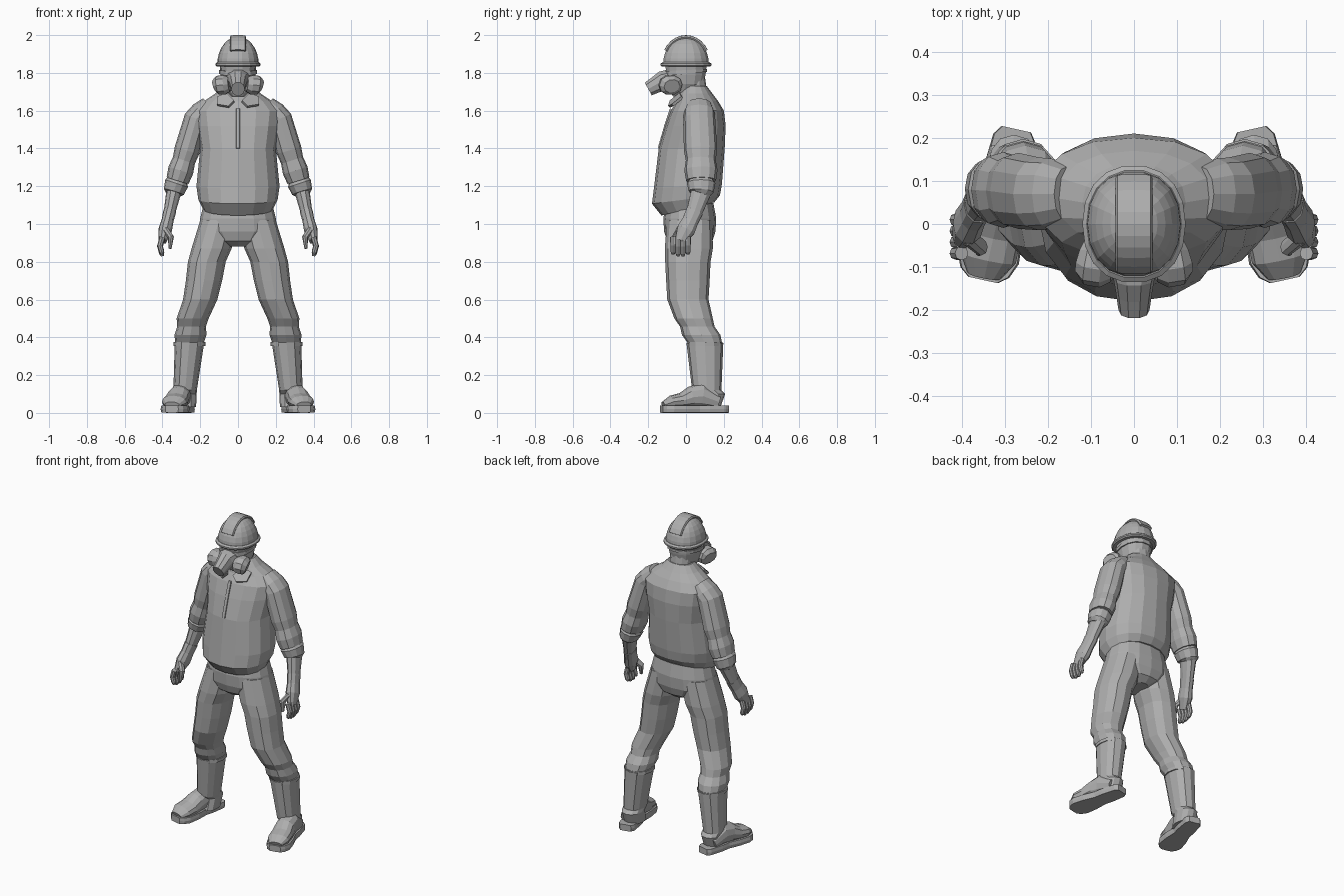
import bpy
import bmesh
import math
from mathutils import Vector

cube = bpy.data.objects.get("Cube")
if cube:
    bpy.data.objects.remove(cube)

grey = bpy.data.materials.new("plain grey")
grey.use_nodes = True
grey.diffuse_color = (.42, .42, .42, 1)
shader = grey.node_tree.nodes["Principled BSDF"]
shader.inputs["Base Color"].default_value = grey.diffuse_color


def at(x, y, z):
    return Vector((x, y, z))


def middle(y, z):
    return Vector((0, y, z))


def finish(name, bm, mirror):
    """Turn a bmesh into a named, flat-shaded object."""
    bmesh.ops.recalc_face_normals(bm, faces=bm.faces)
    mesh = bpy.data.meshes.new(name)
    bm.to_mesh(mesh)
    bm.free()
    mesh.materials.append(grey)
    obj = bpy.data.objects.new(name, mesh)
    bpy.context.collection.objects.link(obj)
    if mirror:
        modifier = obj.modifiers.new("mirror", 'MIRROR')
        modifier.use_mirror_merge = False
    return obj


def superellipse(angle, power):
    """Unit point on a rounded section; a higher power is boxier."""
    c, s = math.cos(angle), math.sin(angle)
    return (math.copysign(abs(c) ** (2 / power), c),
            math.copysign(abs(s) ** (2 / power), s))


def loft(name, rings, aspect=1, sides=12, power=2.2, level=False, mirror=False, tilt=0):
    """Skin rings of (centre, half width, optional half depth).

    Depth defaults to width times aspect. Rings stand square to the path, or
    stay horizontal when level is set. The tilt halves with every ring."""
    bm = bmesh.new()
    centres = [ring[0] for ring in rings]
    loops = []
    for i, (centre, width, *depth) in enumerate(rings):
        depth = depth[0] if depth else width * aspect
        following = centres[min(i + 1, len(rings) - 1)]
        along = (following - centres[max(i - 1, 0)]).normalized()
        if level:
            along = at(0, 0, 1)
        side = at(0, 1, 0) if abs(along.x) > .8 else at(1, 0, 0)
        side = (side - along * side.dot(along)).normalized()
        front = along.cross(side) + middle(0, tilt / 2 ** i)
        loop = []
        for k in range(sides):
            a, b = superellipse(math.tau * k / sides, power)
            loop.append(bm.verts.new(centre + side * a * width + front * b * depth))
        loops.append(loop)
    for low, high in zip(loops, loops[1:]):
        for k in range(sides):
            bm.faces.new((low[k - 1], low[k], high[k], high[k - 1]))
    bm.faces.new(loops[0])
    bm.faces.new(loops[-1])
    return finish(name, bm, mirror)


def folds(start, end, width, count=4):
    """Alternating wide and narrow rings that read as creased cloth."""
    return [(start.lerp(end, i / (count - 1)), width * (.95 if i % 2 else 1.06))
            for i in range(count)]


# Joints of the left side, from which the limbs are built
collarbone = at(.15, .07, 1.63)
shoulder = at(.22, .07, 1.56)
elbow = at(.29, .08, 1.32)
cuff = at(.34, .08, 1.17)
wrist = at(.365, .04, 1.05)
palm = at(.385, 0, .97)
knuckles = at(.4, -.03, .91)
hip = at(.1, .02, 1.02)
groin = at(.14, .015, .87)
knee = at(.2, .01, .6)
shin = at(.24, .04, .5)
boot_top = at(.257, .1, .37)
ankle = at(.28, .11, .12)
heel = at(.273, .22, .02)
toe = at(.35, -.13, .02)

# Jacket body with a hem that rises towards the back
loft("jacket_body", [
    (middle(.01, 1.08), .185, .14),
    (middle(0, 1.13), .21, .18),
    (middle(.01, 1.2), .22, .18),
    (middle(.03, 1.4), .2, .175),
    (middle(.05, 1.52), .22, .16),
    (middle(.06, 1.6), .23, .14),
    (middle(.06, 1.65), .18, .11),
    (middle(.05, 1.69), .12, .09),
    (middle(.05, 1.73), .08, .06),
], sides=16, level=True, tilt=.25)

# Front closing strip
loft("jacket_placket", [
    (middle(-.08, 1.61), .01),
    (middle(-.11, 1.52), .01),
    (middle(-.145, 1.4), .01),
], aspect=.5, sides=8, power=8)

# Collar flaps
bm = bmesh.new()
outline = (at(.02, -.08, 1.65), at(.05, -.09, 1.62), at(.11, -.07, 1.63),
           at(.11, -.02, 1.67), at(.06, -.03, 1.69))
bm.faces.new([bm.verts.new(corner) for corner in outline])
flaps = finish("collar_flaps", bm, mirror=True)
thickness = flaps.modifiers.new("thickness", 'SOLIDIFY')
thickness.thickness = .015
thickness.offset = 0

# Sleeves with elbow folds, then rolled cuffs
loft("sleeves", [
    (collarbone, .05),
    (collarbone.lerp(shoulder, .6), .063),
    (shoulder, .065),
    *folds(shoulder.lerp(elbow, .7), elbow.lerp(cuff, .6), .064),
], aspect=1.3, mirror=True)
loft("sleeve_cuffs", [
    (elbow.lerp(cuff, .6), .055),
    (elbow.lerp(cuff, .7), .063),
    (cuff, .055),
    (cuff.lerp(wrist, .1), .04),
], aspect=1.2, mirror=True)

# Forearms and gloved hands
loft("forearms", [
    (cuff, .04),
    (cuff.lerp(wrist, .5), .035),
    (wrist, .03),
], aspect=1.4, sides=10, mirror=True)
loft("glove_palms", [
    (cuff.lerp(wrist, .85), .034),
    (wrist.lerp(palm, .4), .032),
    (palm, .036),
    (knuckles, .022),
], aspect=1.4, sides=10, mirror=True)
for i, finger in enumerate(("little", "ring", "middle", "index")):
    base = knuckles + middle(.04 - .026 * i, .02)
    tip = base - middle(0, .1 if finger in ("ring", "middle") else .09)
    bend = base.lerp(tip, .5) + at(.013, 0, 0)
    loft("glove_%s_fingers" % finger, [
        (base, .016), (bend, .015), (bend.lerp(tip, .7), .014), (tip, .008),
    ], sides=8, mirror=True)
thumb_tip = at(.36, -.065, .87)
loft("glove_thumbs", [
    (palm - middle(.03, 0), .018),
    (at(.355, -.055, .93), .016),
    (thumb_tip, .008),
], aspect=1.2, sides=8, mirror=True)

# Trousers: hips, then legs creased below the knee
loft("trouser_hips", [
    (middle(.02, 1.11), .18, .125),
    (middle(.02, 1.03), .2, .14),
    (middle(.02, .96), .21, .136),
    (middle(.02, .91), .15, .12),
    (middle(.02, .88), .06, .08),
], sides=16, level=True)
loft("trouser_legs", [
    (hip, .1),
    (groin, .106),
    (at(.165, .01, .8), .1),
    (at(.18, .01, .7), .096),
    (knee, .091),
    *folds(shin, boot_top, .08),
], aspect=1.2, level=True, mirror=True)

# Rubber boots: shaft, rim, foot and sole
loft("boot_shafts", [
    (boot_top, .078),
    (boot_top.lerp(ankle, .5), .07),
    (ankle, .062),
    (ankle.lerp(heel, .2), .06),
    (ankle - middle(0, .09), .058),
], aspect=1.25, level=True, mirror=True)
loft("boot_rims", [
    (boot_top + middle(0, rise), .084) for rise in (-.015, .005)
], aspect=1.1, level=True, mirror=True)
loft("boot_feet", [
    (heel.lerp(toe, t) + middle(0, height), width, height)
    for t, width, height in (
        (.15, .052, .04), (.4, .058, .07), (.55, .06, .06),
        (.7, .065, .043), (.85, .066, .036), (.97, .04, .02))
], mirror=True)
loft("boot_soles", [
    (heel.lerp(toe, t), width, heel.z)
    for t, width in ((0, .035), (.06, .05), (.3, .056), (.45, .053),
                     (.65, .068), (.85, .073), (.95, .058), (1, .035))
], sides=8, power=12, mirror=True)

# Neck, head and mask strap
loft("neck", [
    (middle(.045, 1.64), .075), (middle(.03, 1.78), .07),
], level=True)
loft("head", [
    (middle(-.03, 1.675), .035),
    (middle(-.01, 1.7), .062),
    (middle(0, 1.74), .082),
    (middle(0, 1.79), .092),
    (middle(0, 1.85), .098),
], aspect=1.15, sides=14, level=True)
loft("mask_strap", [
    (middle(0, z), .1) for z in (1.795, 1.815)
], aspect=1.14, sides=14, level=True, tilt=.1)

# Breathing mask with two side canisters
loft("mask_snout", [
    (middle(-.07, 1.77), .07, .055),
    (middle(-.125, 1.757), .048, .055),
    (middle(-.16, 1.737), .042, .046),
    (middle(-.2, 1.715), .036, .04),
], sides=10)
loft("mask_canisters", [
    (at(.045, -.09, 1.74), .045),
    (at(.07, -.085, 1.737), .063),
    (at(.105, -.08, 1.735), .062),
    (at(.12, -.075, 1.73), .043),
], aspect=.84, sides=10, mirror=True)

# Hard hat: dome, brim and raised crown band
crown = middle(0, 1.845)
dome_angles = [math.radians(angle) for angle in range(0, 85, 12)]
loft("helmet_dome", [
    (crown + middle(0, .147 * math.sin(a)), .11 * math.cos(a)) for a in dome_angles
], aspect=1.12, sides=18, level=True)
loft("helmet_brim", [
    (crown + middle(0, rise), width)
    for rise, width in ((-.012, .113), (-.005, .12), (.004, .12), (.012, .11))
], aspect=1.14, sides=18, level=True)
band_angles = [math.radians(angle) for angle in range(30, 151, 12)]
loft("helmet_crown_band", [
    (crown + middle(.123 * math.cos(a), .145 * math.sin(a)), .043, .01)
    for a in band_angles
], sides=8, power=6)
